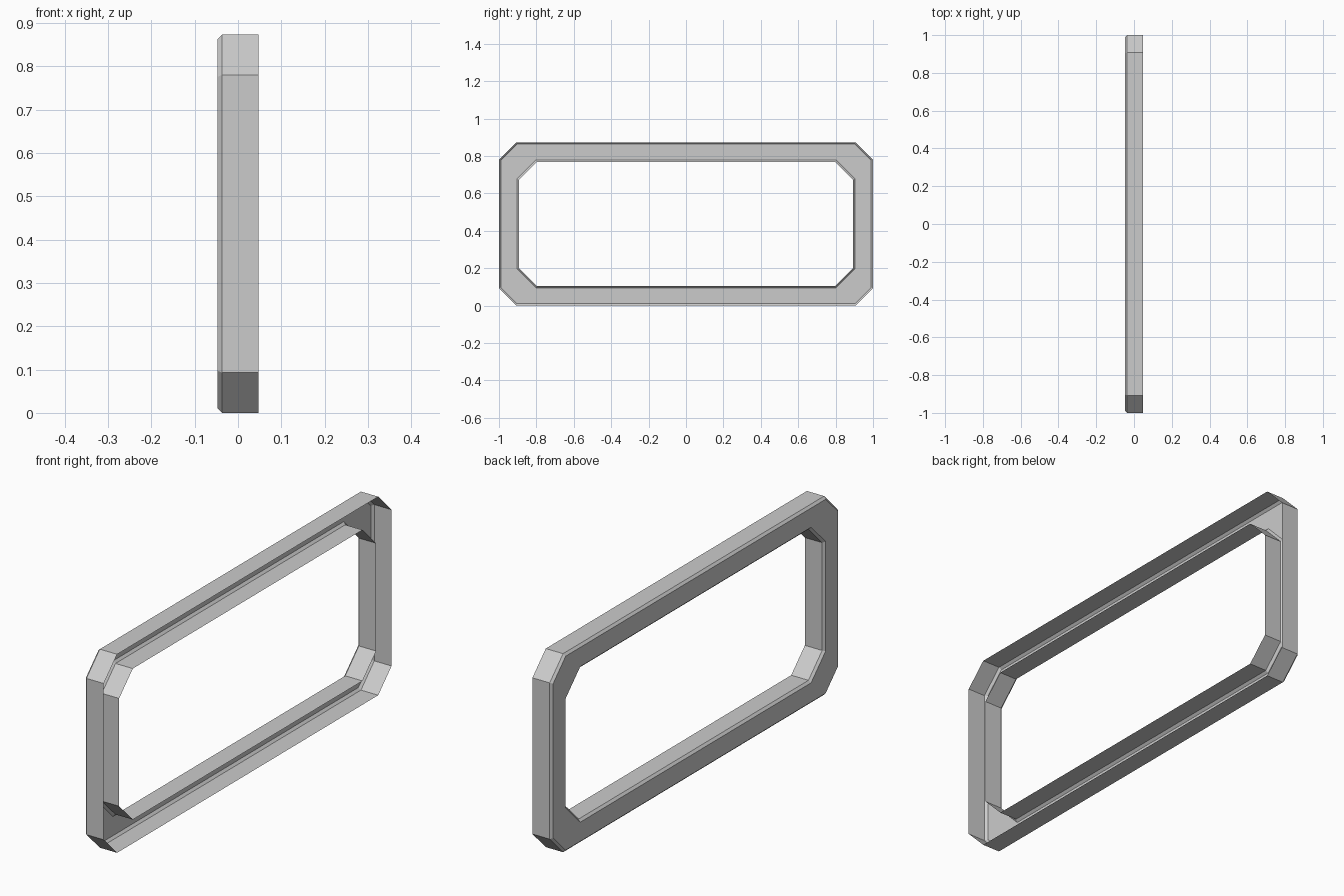
import bpy, bmesh

if "Cube" in bpy.data.objects:
    bpy.data.objects.remove(bpy.data.objects["Cube"])

ZC = 0.4365          # centre height of the frame
BACK, EDGE, OPEN = -0.047, -0.037, 0.047


def octagon(bm, x, hy, hz, cut):
    """Ring of eight vertices: a rectangle with 45 degree cut corners."""
    a, b = hy - cut, hz - cut
    pts = [(hy, b), (a, hz), (-a, hz), (-hy, b),
           (-hy, -b), (-a, -hz), (a, -hz), (hy, -b)]
    return [bm.verts.new((x, y, ZC + z)) for y, z in pts]


bm = bmesh.new()
# Open channel section: outer wall, bevel, face plate, bevel, inner wall
rings = [octagon(bm, *r) for r in (
    (OPEN, 1.0, 0.4365, 0.093),
    (EDGE, 1.0, 0.4365, 0.093),
    (BACK, 0.99, 0.4265, 0.087),
    (BACK, 0.903, 0.342, 0.101),
    (EDGE, 0.893, 0.332, 0.095),
    (OPEN, 0.893, 0.332, 0.095),
)]
for r, s in zip(rings, rings[1:]):
    for i in range(8):
        j = (i + 1) % 8
        bm.faces.new((r[i], r[j], s[j], s[i]))
bm.normal_update()
# Face plate looks towards -x
if rings[2][0].link_faces and sum(f.normal.x for f in bm.faces) > 0:
    bmesh.ops.reverse_faces(bm, faces=bm.faces[:])

mesh = bpy.data.meshes.new("channel_frame")
bm.to_mesh(mesh)
bm.free()
frame = bpy.data.objects.new("channel_frame", mesh)
bpy.context.collection.objects.link(frame)
